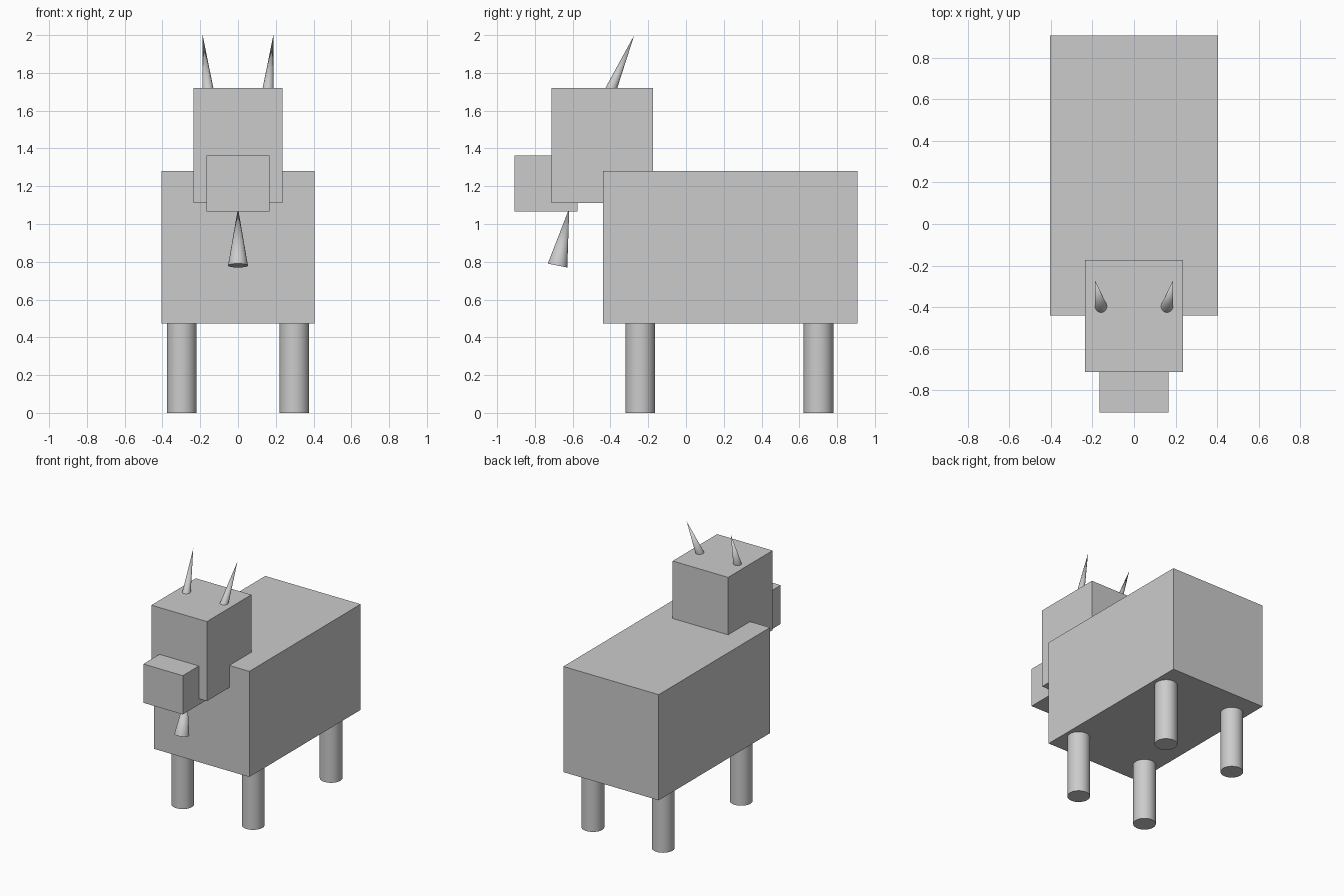
import bpy
from mathutils import Vector

if "Cube" in bpy.data.objects:
    bpy.data.objects.remove(bpy.data.objects["Cube"])


def box(name, x, y0, y1, z0, z1):
    """Box symmetric about x = 0."""
    bpy.ops.mesh.primitive_cube_add(size=1, location=(0, (y0 + y1) / 2, (z0 + z1) / 2))
    ob = bpy.context.object
    ob.name = name
    ob.scale = (2 * x, y1 - y0, z1 - z0)
    bpy.ops.object.transform_apply(location=False, rotation=False, scale=True)


def taper(name, base, tip, r_base, r_tip=0.0):
    """Smooth cylinder or cone running from base to tip."""
    base, tip = Vector(base), Vector(tip)
    axis = tip - base
    bpy.ops.mesh.primitive_cone_add(vertices=32, radius1=r_base, radius2=r_tip,
                                    depth=axis.length, location=(base + tip) / 2)
    ob = bpy.context.object
    ob.name = name
    ob.rotation_euler = axis.to_track_quat('Z', 'Y').to_euler()
    bpy.ops.object.shade_smooth_by_angle()


# Body, head and muzzle
box("body", 0.404, -0.44, 0.907, 0.472, 1.281)
box("head", 0.235, -0.712, -0.174, 1.112, 1.721)
box("muzzle", 0.167, -0.907, -0.574, 1.066, 1.363)

# Legs and horns, mirrored left and right
for side, s in (("left", 1), ("right", -1)):
    for end, y in (("front", -0.242), ("back", 0.701)):
        taper(f"{end}_{side}_leg", (s * 0.298, y, 0), (s * 0.298, y, 0.48), 0.079, 0.079)
    taper(f"{side}_horn", (s * 0.157, -0.407, 1.69), (s * 0.187, -0.274, 2.0), 0.032)

# Beard: cone with its point under the muzzle
taper("beard", (0, -0.68, 0.78), (0, -0.618, 1.084), 0.0525)
